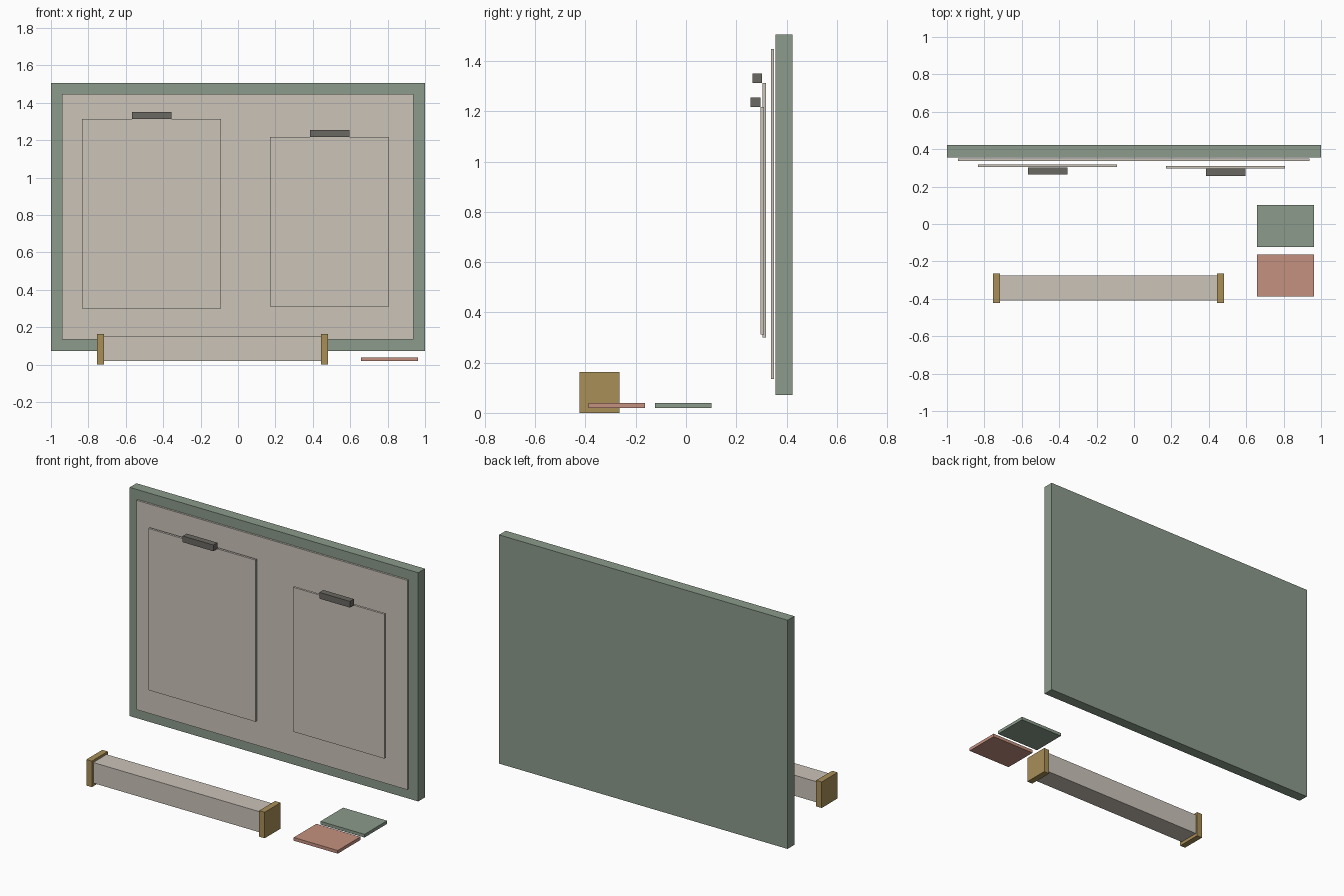
import bpy
import bmesh

cube = bpy.data.objects.get("Cube")
if cube:
    bpy.data.objects.remove(cube, do_unlink=True)


def srgb(c):
    c /= 255
    return c / 12.92 if c <= 0.04045 else ((c + 0.055) / 1.055) ** 2.4


def material(name, *rgb):
    mat = bpy.data.materials.new(name)
    mat.use_nodes = True
    colour = (*[srgb(c) for c in rgb], 1)
    mat.diffuse_color = colour
    mat.node_tree.nodes["Principled BSDF"].inputs["Base Color"].default_value = colour
    return mat


green = material("sage green", 139, 155, 139)
beige = material("warm beige", 203, 195, 185)
gold = material("ochre gold", 168, 143, 88)
grey = material("dark warm grey", 107, 104, 98)
red = material("terracotta", 196, 145, 127)


def box(name, mat, xs, ys, zs):
    """Flat-faced box spanning the given ranges."""
    bm = bmesh.new()
    bmesh.ops.create_cube(bm, size=1)
    for v in bm.verts:
        v.co = [r[0] if c < 0 else r[1] for c, r in zip(v.co, (xs, ys, zs))]
    mesh = bpy.data.meshes.new(name)
    bm.to_mesh(mesh)
    bm.free()
    mesh.materials.append(mat)
    obj = bpy.data.objects.new(name, mesh)
    bpy.context.scene.collection.objects.link(obj)
    return obj


# Upright board with its pin panel
box("board", green, (-1, 1), (0.356, 0.423), (0.072, 1.505))
box("panel", beige, (-0.94, 0.937), (0.338, 0.35), (0.135, 1.447))

# Hanging sheets, each with a clip on its top edge
sheets = (("right", -0.834, -0.09, 0.304, 0.299, 1.312, -0.462),
          ("left", 0.172, 0.807, 0.297, 0.311, 1.216, 0.49))
for side, x0, x1, y, z0, z1, clip_x in sheets:
    box(side + "_sheet", beige, (x0, x1), (y, y + 0.014), (z0, z1))
    box(side + "_clip", grey, (clip_x - 0.106, clip_x + 0.106),
        (y - 0.04, y - 0.001), (z1, z1 + 0.039))

# Bar on the ground with square end caps
box("bar", beige, (-0.718, 0.444), (-0.409, -0.276), (0.02, 0.149))
for side, x in (("right", -0.755), ("left", 0.443)):
    box(side + "_end_cap", gold, (x, x + 0.038), (-0.423, -0.265), (0, 0.163))

# Sample tiles
for name, mat, y in (("red_tile", red, -0.388), ("green_tile", green, -0.123)):
    box(name, mat, (0.658, 0.963), (y, y + 0.224), (0.019, 0.039))
